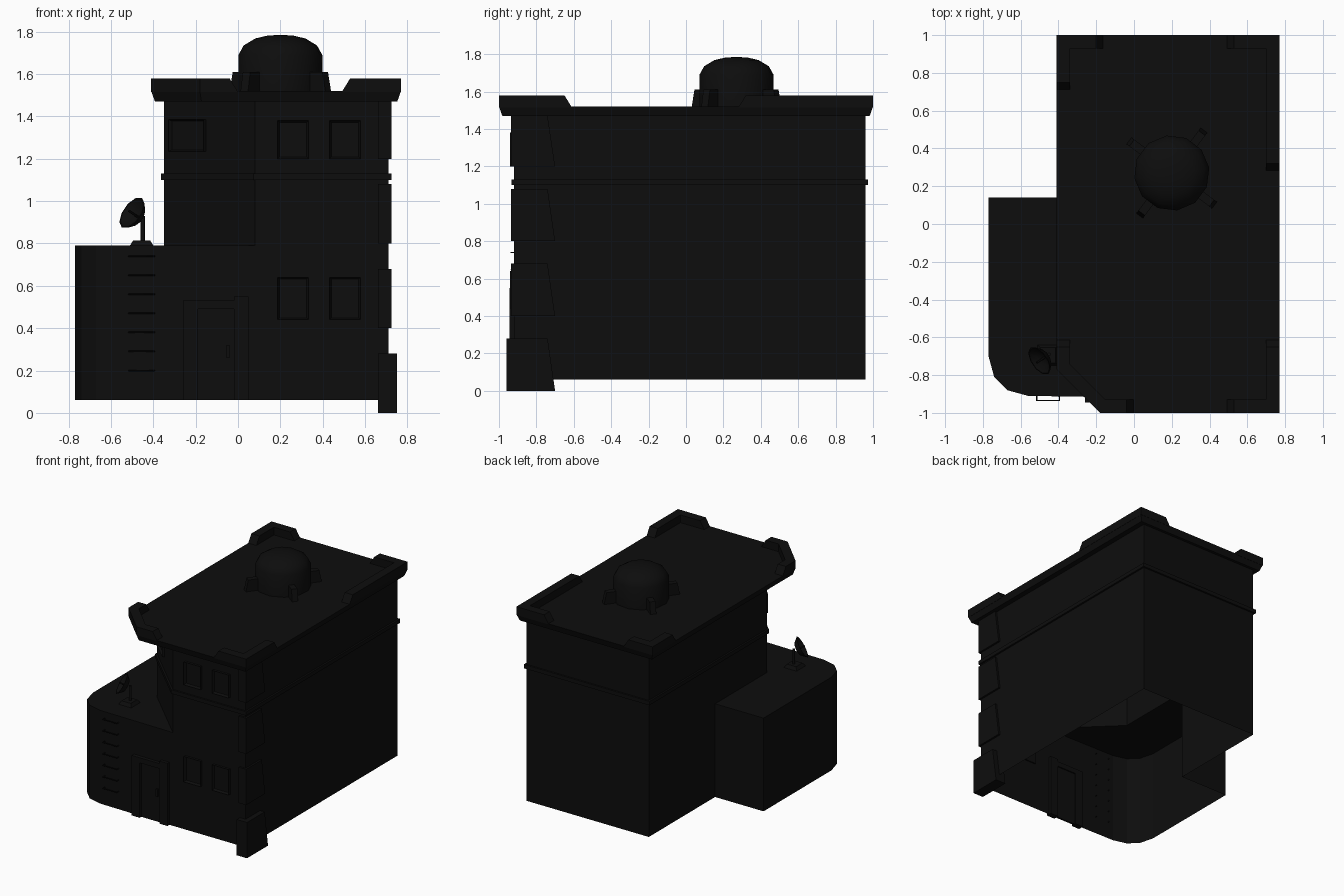
import bpy
import bmesh
import math
from mathutils import Vector, Matrix

cube = bpy.data.objects.get("Cube")
if cube:
    bpy.data.objects.remove(cube, do_unlink=True)

mat = bpy.data.materials.new("near_black")
mat.use_nodes = True
colour = (0.004, 0.004, 0.004, 1)
mat.diffuse_color = colour
mat.node_tree.nodes["Principled BSDF"].inputs["Base Color"].default_value = colour


def finish(bm, name, smooth=False, recalc=True):
    if recalc:
        bmesh.ops.recalc_face_normals(bm, faces=bm.faces[:])
    mesh = bpy.data.meshes.new(name)
    bm.to_mesh(mesh)
    bm.free()
    mesh.materials.append(mat)
    ob = bpy.data.objects.new(name, mesh)
    bpy.context.collection.objects.link(ob)
    if smooth:
        bpy.ops.object.select_all(action='DESELECT')
        ob.select_set(True)
        bpy.context.view_layer.objects.active = ob
        bpy.ops.object.shade_smooth_by_angle(angle=math.radians(40))
    return ob


def offset(poly, d):
    """Move every edge of a counter-clockwise outline outward by d."""
    out = []
    for i, p in enumerate(poly):
        p = Vector(p)
        a = (p - Vector(poly[i - 1])).normalized()
        b = (Vector(poly[(i + 1) % len(poly)]) - p).normalized()
        na, nb = Vector((a.y, -a.x)), Vector((b.y, -b.x))
        out.append(p + (na + nb) * d / (1 + na.dot(nb)))
    return out


def loft(name, levels, bottom=True, top=True):
    """Stack outlines given as (outline, z)."""
    bm = bmesh.new()
    rings = [[bm.verts.new((p[0], p[1], z)) for p in poly] for poly, z in levels]
    for lo, hi in zip(rings, rings[1:]):
        for i in range(len(lo)):
            j = (i + 1) % len(lo)
            bm.faces.new((lo[i], lo[j], hi[j], hi[i]))
    if bottom:
        bm.faces.new(rings[0][::-1])
    if top:
        bm.faces.new(rings[-1])
    return finish(bm, name, recalc=False)


def box(name, x0, x1, y0, y1, z0, z1, lean=0):
    """Box whose back edge moves by lean at the top."""
    low = [(x0, y0), (x1, y0), (x1, y1), (x0, y1)]
    high = [(x0, y0), (x1, y0), (x1, y1 + lean), (x0, y1 + lean)]
    return loft(name, [(low, z0), (high, z1)])


def frame(name, w, h, border, depth, place):
    """Raised frame round an inset panel, built facing -y then placed."""
    bm = bmesh.new()
    bmesh.ops.create_cube(bm, size=1, matrix=Matrix.Diagonal((w, depth, h, 1)))
    bm.normal_update()
    front = [f for f in bm.faces if f.normal.y < -0.9]
    bmesh.ops.inset_region(bm, faces=front, thickness=border, depth=0)
    bmesh.ops.translate(bm, verts=front[0].verts[:], vec=(0, depth * 0.8, 0))
    bmesh.ops.transform(bm, matrix=place, verts=bm.verts[:])
    finish(bm, name)


# Ground storey with rounded corner, open underneath
ground = [(-0.77, 0.14), (-0.77, -0.70), (-0.74, -0.81), (-0.67, -0.88),
          (-0.56, -0.91), (0.08, -0.92), (0.71, -0.92), (0.71, 0.96),
          (-0.35, 0.96), (-0.35, 0.14)]
loft("ground_storey_walls", [(ground, 0.06), (ground, 0.79)], False, False)
annex = ground[:6] + [(-0.35, -0.50), (-0.35, 0.14)]
loft("annex_roof", [(annex, 0.785), (annex, 0.79)])

# Upper storey with cut corner
tower = [(-0.35, -0.50), (0.08, -0.92), (0.71, -0.92), (0.71, 0.96), (-0.35, 0.96)]
loft("upper_storey_walls", [(tower, 0.79), (tower, 1.47)], False, False)
band = offset(tower, 0.014)
loft("belt_course", [(band, 1.10), (band, 1.13)])

# Overhanging roof slab
roof = [(-0.41, -0.77), (-0.18, -1), (0.77, -1), (0.77, 1), (-0.41, 1)]
loft("roof_slab", [(offset(roof, -0.018), 1.47), (roof, 1.52)])


# Raised parapet corners with sloping ends
def parapet(name, path, width=0.07, slope=0.04):
    pts = [Vector(p) for p in path]
    normals = [Vector((-(b - a).y, (b - a).x)).normalized()
               for a, b in zip(pts, pts[1:])]
    inner = []
    for i, p in enumerate(pts):
        n0, n1 = normals[max(i - 1, 0)], normals[min(i, len(normals) - 1)]
        inner.append(p + (n0 + n1) * width / (1 + n0.dot(n1)))
    bm = bmesh.new()
    rows = []
    for i, (o, n) in enumerate(zip(pts, inner)):
        shift = Vector((0, 0))
        if i == 0:
            shift = (pts[1] - o).normalized() * slope
        elif i == len(pts) - 1:
            shift = (pts[-2] - o).normalized() * slope
        rows.append([bm.verts.new((q.x, q.y, z)) for q, z in
                     ((o, 1.515), (n, 1.515), (n + shift, 1.58), (o + shift, 1.58))])
    for a, b in zip(rows, rows[1:]):
        for k in range(4):
            m = (k + 1) % 4
            bm.faces.new((a[k], a[m], b[m], b[k]))
    bm.faces.new(rows[0])
    bm.faces.new(rows[-1])
    finish(bm, name)


parapet("parapet_front_cut_corner", [(-0.41, -0.61), (-0.41, -0.77), (-0.18, -1), (0, -1)])
parapet("parapet_front_corner", [(0.49, -1), (0.77, -1), (0.77, -0.61)])
parapet("parapet_back_left", [(0.77, 0.28), (0.77, 1), (0.49, 1)])
parapet("parapet_back_right", [(-0.16, 1), (-0.41, 1), (-0.41, 0.71)])

# Corner blocks, splayed towards their feet
box("corner_foot", 0.66, 0.75, -0.96, -0.70, 0, 0.28, -0.04)
for i, (z0, z1) in enumerate(((0.40, 0.68), (0.80, 1.08), (1.20, 1.47))):
    box(f"corner_block_{i + 1}", 0.66, 0.725, -0.935, -0.70, z0, z1, -0.04)

# Windows
for x in (0.26, 0.505):
    for z, h in ((0.54, 0.20), (1.29, 0.18)):
        frame("window", 0.145, h, 0.015, 0.03, Matrix.Translation((x, -0.925, z)))
turn = Matrix.Rotation(-math.radians(44.3), 4, 'Z')
frame("corner_window", 0.23, 0.15, 0.015, 0.03,
      Matrix.Translation((-0.235, -0.615, 1.31)) @ turn)

# Entrance: two jambs, lintel, door leaf and handle
box("door_jamb_right", -0.26, -0.19, -0.945, -0.90, 0.06, 0.53)
box("door_jamb_left", -0.02, 0.05, -0.945, -0.90, 0.06, 0.55)
box("door_lintel", -0.19, -0.02, -0.945, -0.90, 0.49, 0.53)
box("door_leaf", -0.19, -0.02, -0.925, -0.91, 0.06, 0.49)
box("door_handle", -0.055, -0.04, -0.94, -0.92, 0.26, 0.32)


def rod(name, points, radius, sides=2, smooth=False):
    curve = bpy.data.curves.new(name, 'CURVE')
    curve.dimensions = '3D'
    curve.bevel_depth = radius
    curve.bevel_resolution = sides
    curve.use_fill_caps = True
    s = curve.splines.new('POLY')
    s.points.add(len(points) - 1)
    for p, co in zip(s.points, points):
        p.co = (*co, 1)
    curve.materials.append(mat)
    ob = bpy.data.objects.new(name, curve)
    bpy.context.collection.objects.link(ob)
    return ob


# Staple rungs up the annex
for i in range(7):
    z = 0.20 + 0.09 * i
    rod(f"rung_{i + 1}", [(-0.515, -0.90, z), (-0.515, -0.935, z),
                          (-0.395, -0.935, z), (-0.395, -0.90, z)], 0.004, 1)

# Dish aerial
foot = [(-0.51, -0.75), (-0.40, -0.75), (-0.40, -0.64), (-0.51, -0.64)]
loft("aerial_foot", [(foot, 0.79), (offset(foot, -0.015), 0.815)])
rod("aerial_post", [(-0.45, -0.69, 0.80), (-0.45, -0.69, 0.93)], 0.01)


def revolve(name, profile, sides, place, smooth=True):
    bm = bmesh.new()
    verts = [bm.verts.new((r, 0, z)) for r, z in profile]
    edges = [bm.edges.new(pair) for pair in zip(verts, verts[1:])]
    bmesh.ops.spin(bm, geom=verts + edges, axis=(0, 0, 1), cent=(0, 0, 0),
                   steps=sides, angle=2 * math.pi)
    bmesh.ops.remove_doubles(bm, verts=bm.verts[:], dist=0.0005)
    bmesh.ops.transform(bm, matrix=place, verts=bm.verts[:])
    finish(bm, name, smooth)


aim = Vector((-0.65, -0.45, 0.45)).to_track_quat('Z', 'Y').to_matrix().to_4x4()
dish_place = Matrix.Translation((-0.465, -0.70, 0.92)) @ aim
revolve("aerial_dish", [(0, 0), (0.05, 0.012), (0.085, 0.05), (0.078, 0.05),
                        (0.045, 0.022), (0, 0.012)], 10, dish_place)
revolve("aerial_feed", [(0, 0), (0.006, 0.01), (0.006, 0.07), (0, 0.07)], 6, dish_place)

# Roof dome with four braces
centre = Matrix.Translation((0.20, 0.27, 0))
revolve("roof_dome", [(0.20, 1.51), (0.20, 1.69), (0.175, 1.735), (0.12, 1.768),
                      (0.06, 1.782), (0, 1.785)], 12,
        centre @ Matrix.Rotation(math.radians(8), 4, 'Z'))
for i in range(4):
    brace = box(f"dome_brace_{i + 1}", -0.022, 0.022, 0.17, 0.285, 1.51, 1.61, -0.02)
    brace.matrix_world = centre @ Matrix.Rotation(math.radians(-37 + 90 * i), 4, 'Z')
